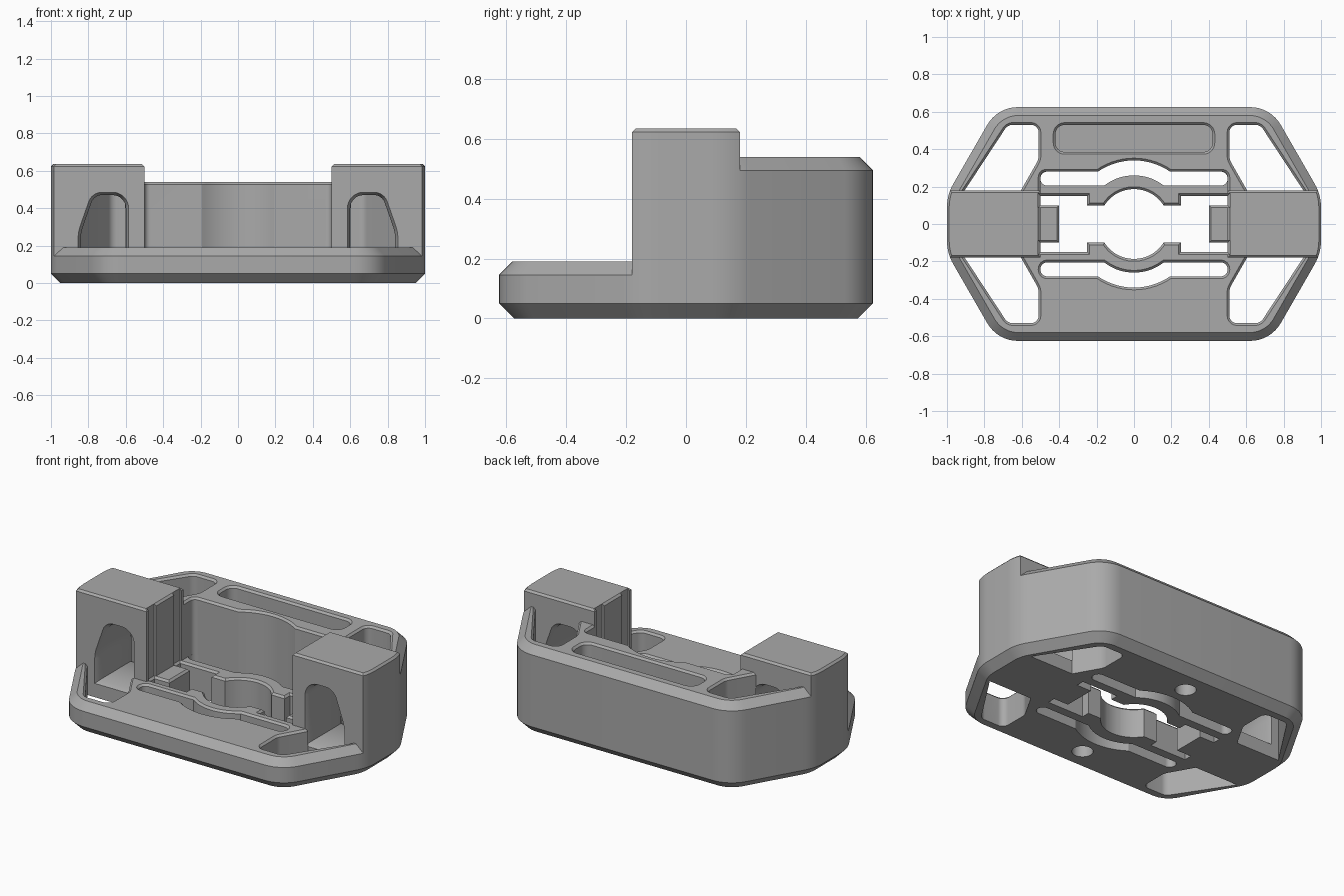
import bpy, bmesh
from math import tan, atan2, asin, sin, cos, pi
from mathutils import Vector, Matrix

if "Cube" in bpy.data.objects:
    bpy.data.objects.remove(bpy.data.objects["Cube"])

grey = bpy.data.materials.new("plain grey")
grey.use_nodes = True
colour = (0.4, 0.4, 0.4, 1)
grey.diffuse_color = colour
grey.node_tree.nodes["Principled BSDF"].inputs["Base Color"].default_value = colour
BEVEL = 0.012


def rounded(pts, inset=0.0, steps=8):
    """Counter-clockwise (x, y, radius) corners to a filleted, inset outline."""
    out = []
    for i, (x, y, r) in enumerate(pts):
        p = Vector((x, y))
        a = (p - Vector(pts[i - 1][:2])).normalized()
        b = (Vector(pts[(i + 1) % len(pts)][:2]) - p).normalized()
        n1, n2 = Vector((-a.y, a.x)), Vector((-b.y, b.x))
        mitre = (n1 + n2) / (1 + n1.dot(n2))
        turn = atan2(a.cross(b), a.dot(b))
        s = 1 if turn > 0 else -1
        radius = r - s * inset
        p += mitre * inset
        if r == 0 or radius <= 0:
            out.append(p)
            continue
        centre = p + mitre * radius * s
        for k in range(steps + 1):
            n = Matrix.Rotation(turn * k / steps, 2) @ n1
            out.append(centre - n * radius * s)
    return out


def prism(name, pts, rings, along_y=False, planes=()):
    """Loft an outline through (height, inset) rings, then trim by planes."""
    bm = bmesh.new()
    loops = []
    for h, inset in rings:
        # all rings use the same corner count because radii exceed the insets
        ring = rounded(pts, inset)
        loops.append([bm.verts.new((p.x, -h, p.y) if along_y else (p.x, p.y, h))
                      for p in ring])
    for low, high in zip(loops, loops[1:]):
        for i in range(len(low)):
            bm.faces.new((low[i - 1], low[i], high[i], high[i - 1]))
    bm.faces.new(loops[0][::-1])
    bm.faces.new(loops[-1])
    for co, no in planes:
        bmesh.ops.bisect_plane(bm, geom=bm.verts[:] + bm.edges[:] + bm.faces[:],
                               plane_co=co, plane_no=no, clear_outer=True)
        bmesh.ops.holes_fill(bm, edges=[e for e in bm.edges if e.is_boundary])
    bmesh.ops.recalc_face_normals(bm, faces=bm.faces)
    mesh = bpy.data.meshes.new(name)
    bm.to_mesh(mesh)
    bm.free()
    mesh.materials.append(grey)
    ob = bpy.data.objects.new(name, mesh)
    bpy.context.collection.objects.link(ob)
    return ob


def boolean(target, tools, operation="DIFFERENCE"):
    bpy.context.view_layer.objects.active = target
    for tool in tools:
        mod = target.modifiers.new("cut", "BOOLEAN")
        mod.operation, mod.solver, mod.object = operation, "EXACT", tool
        bpy.ops.object.modifier_apply(modifier=mod.name)


def hole_rings(bottom, top):
    """Straight hole with a small flared mouth at the top."""
    return [(bottom, 0), (top - BEVEL, 0), (top, -BEVEL), (1, -BEVEL)]


def mirrored(pts, sx, sy):
    out = [(x * sx, y * sy, r) for x, y, r in pts]
    return out[::-1] if sx * sy < 0 else out


def arc(radius, y, steps=14):
    """Points over the y axis, from right to left, ending at height y."""
    half = pi / 2 - asin(y / radius)
    return [(radius * sin(half - 2 * half * k / steps),
             radius * cos(half - 2 * half * k / steps), 0) for k in range(steps + 1)]


def box(x, y0, y1, r=0):
    return [(-x, y0, r), (x, y0, r), (x, y1, r), (-x, y1, r)]


# Outer shell: three slices of one elongated outline
quarter = [(1, 0.156, 0.25), (0.73, 0.625, 0.19)]
outline = (quarter + mirrored(quarter, -1, 1)
           + mirrored(quarter, -1, -1) + mirrored(quarter, 1, -1))
FLOOR, BACK, TOWER, SPLIT = 0.19, 0.54, 0.635, 0.18


def shell(name, top, chamfer, planes):
    return prism(name, outline, [(0, 0.05), (0.05, 0), (top - chamfer, 0), (top, chamfer)],
                 planes=planes)


front = shell("front_tray", FLOOR, 0.045, [((0, -SPLIT, 0), (0, 1, 0))])
back = shell("back_block", BACK, 0.045, [((0, SPLIT, 0), (0, -1, 0))])
middle = shell("body", TOWER, BEVEL,
               [((0, s * SPLIT, 0), (0, s, 0)) for s in (1, -1)]
               + [((0, s * SPLIT, TOWER - BEVEL), (0, s, 1)) for s in (1, -1)])

# Central clip opening with jaws, round socket and end tabs
q = [(0.4, 0.1, 0), (0.5, 0.1, 0), (0.5, 0.15, 0), (0.25, 0.15, 0), (0.25, 0.1, 0)]
upper = q + arc(0.187, 0.1) + mirrored(q, -1, 1)
opening = prism("opening", upper + [(x, -y, r) for x, y, r in upper[::-1]],
                hole_rings(-0.1, FLOOR))

# Curved flex slots either side of the clip
slot = ([(-0.5, 0.205, 0.035), *arc(0.26, 0.205)[::-1], (0.5, 0.205, 0.035),
         (0.5, 0.28, 0.035), *arc(0.34, 0.28), (-0.5, 0.28, 0.035)])
back_slot = prism("back_slot", slot, [(-0.1, 0), (0.3, 0)])
front_slot = prism("front_slot", mirrored(slot, 1, -1), hole_rings(-0.1, FLOOR))

# Space between the towers, and its wall in the back block
gap = prism("gap", box(0.5, -0.4, 0.4),
            [(FLOOR, 0), (TOWER - BEVEL, 0), (TOWER, -BEVEL), (1, -BEVEL)])
cavity = prism("cavity", [(-0.5, 0, 0), (0.5, 0, 0), (0.5, 0.28, 0.03),
                          *arc(0.34, 0.28), (-0.5, 0.28, 0.03)], hole_rings(FLOOR, BACK))

# Long recess on the back rim and two blind holes underneath
recess = prism("recess", box(0.42, 0.385, 0.53, 0.05), hole_rings(0.22, BACK))
blind = [prism("blind_hole", box(0.06, s * 0.45 - 0.06, s * 0.45 + 0.06, 0.059),
               [(-0.1, 0), (0.1, 0)]) for s in (1, -1)]

# Corner windows and the arched strap tunnels through the towers
window = [(0.925, 0.15, 0), (0.675, 0.53, 0.05), (0.51, 0.53, 0.04),
          (0.51, 0.345, 0.08), (0.61, 0.17, 0.02), (0.61, 0.15, 0)]
arch = [(0.6, 0.1, 0), (0.84, 0.1, 0), (0.84, 0.27, 0.2), (0.77, 0.47, 0.06), (0.6, 0.47, 0.07)]
windows = {s: [prism("window", mirrored(window, m, s), hole_rings(-0.1, top))
               for m in (1, -1)] for s, top in ((-1, FLOOR), (1, BACK))}
tunnels = [prism("tunnel", mirrored(arch, m, 1),
                 [(-0.19, -0.02), (-0.15, 0), (0.15, 0), (0.19, -0.02)], True)
           for m in (1, -1)]

# Cut each slice, then weld them together
boolean(front, [opening, front_slot, blind[1], *windows[-1]])
boolean(back, [cavity, opening, back_slot, recess, blind[0], *windows[1]])
boolean(middle, [gap, opening, *tunnels])
boolean(middle, [front, back], "UNION")
for ob in [front, back, opening, back_slot, front_slot, gap, cavity, recess,
           *blind, *windows[1], *windows[-1], *tunnels]:
    bpy.data.objects.remove(ob)

bpy.ops.object.select_all(action="DESELECT")
middle.select_set(True)
bpy.context.view_layer.objects.active = middle
bpy.ops.object.shade_smooth_by_angle(angle=0.5)
